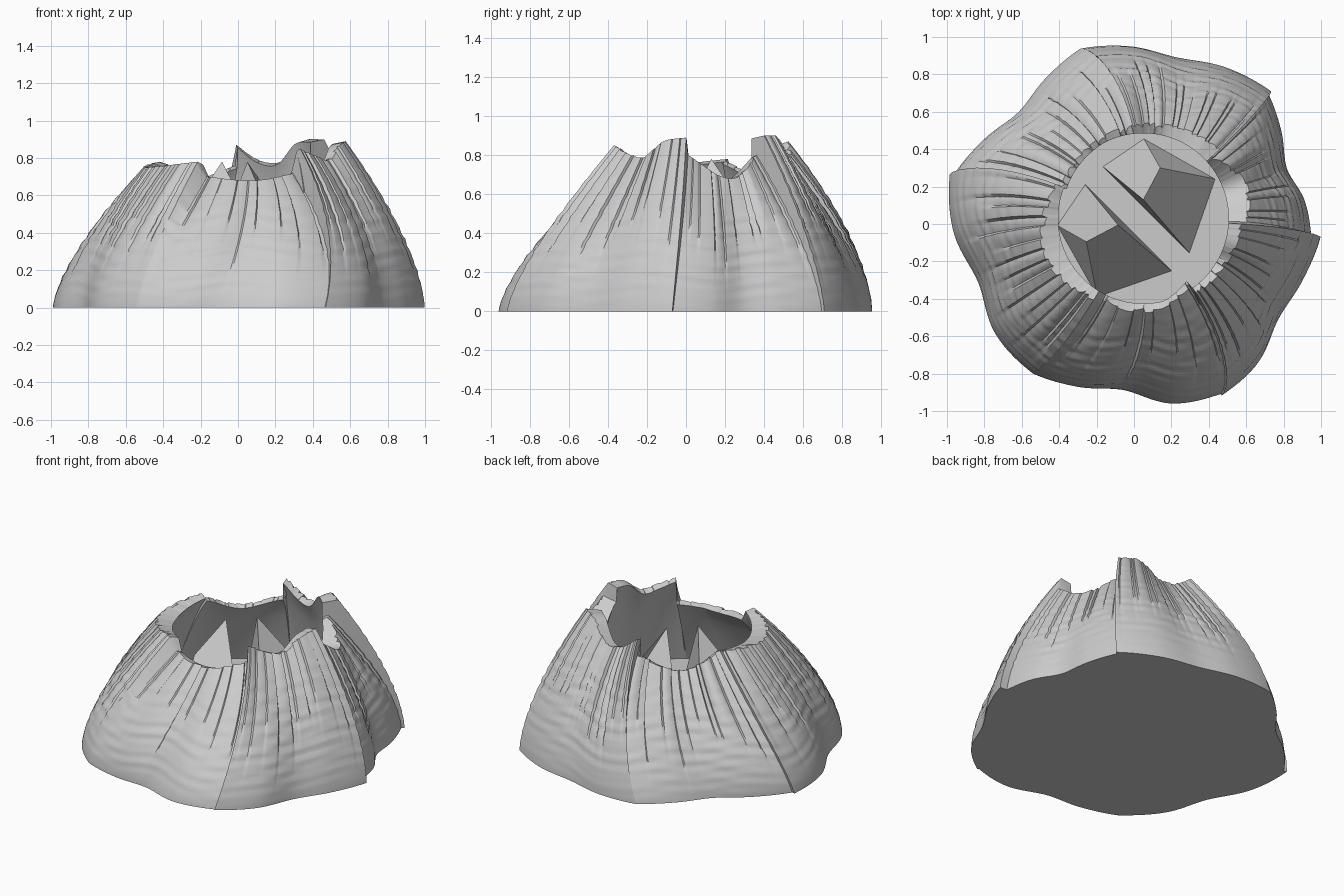
import bpy, bmesh, math, random
from mathutils import Vector

if "Cube" in bpy.data.objects:
    bpy.data.objects.remove(bpy.data.objects["Cube"])
random.seed(4)

# One chalky grey for the whole shell
CHALK = (0.6, 0.6, 0.6, 1)
chalk = bpy.data.materials.new("chalk grey")
chalk.use_nodes = True
chalk.diffuse_color = CHALK
chalk.node_tree.nodes["Principled BSDF"].inputs["Base Color"].default_value = CHALK

COLUMNS, ROWS, INNER_ROWS = 90, 46, 8
HOLE_CENTRE, HOLE_RADIUS = Vector((0.05, 0.03, 0)), 0.455
FLOOR, FLOOR_RADIUS = 0.22, 0.68

# Wall plates: angles at base and rim, base radii, rim heights, rim radii, groove count
PLATES = [
    dict(base=(-63, -4), rim=(-48, 0), foot=(1.03, .995, .925, .95, 1.0),
         height=(.85, .81, .79, .87, .89), lip=(.5, .54, .58), grooves=10),
    dict(base=(-4, 44), rim=(1, 41), foot=(.95, .92, .87, .93, 1.0),
         height=(.8, .68, .8), lip=(.61, .64, .55), grooves=9),
    dict(base=(44, 107), rim=(41, 91), foot=(1.02, .97, .92, .95, .98),
         height=(.9, .89, .78, .79, .87), lip=(.61, .57, .53), grooves=13),
    dict(base=(107, 165), rim=(91, 153), foot=(.98, .91, .86, .92, 1.0),
         height=(.76, .68, .77), lip=(.53, .48, .44), grooves=10),
    dict(base=(165, 236), rim=(153, 242), foot=(1.02, .965, .89, .945, .965),
         height=(.78, .75, .78), lip=(.47, .51, .46), grooves=14),
    dict(base=(236, 297), rim=(248, 312), foot=(.965, .92, .89, .98, 1.02),
         height=(.7, .68, .72), lip=(.44, .48, .45), grooves=8),
]


def spline(values, u):
    """Smooth curve through evenly spaced values."""
    span = len(values) - 1
    i = min(int(u * span), span - 1)
    f = u * span - i
    b, c = values[i], values[i + 1]
    a = values[i - 1] if i else 2 * b - c
    d = values[i + 2] if i + 2 <= span else 2 * c - b
    return b + f / 2 * (c - a + f * (2*a - 5*b + 4*c - d + f * (3 * (b - c) + d - a)))


def smooth(t):
    t = max(0, min(1, t))
    return t * t * (3 - 2 * t)


def make_grooves(count):
    """Random sharp-sided grooves, each starting at its own height."""
    return [dict(at=(k + random.uniform(.2, .8)) / count, wide=random.uniform(.6, 1.5) / count,
                 start=random.uniform(0, .45), deep=random.uniform(.008, .028),
                 side=random.choice((-1, 1))) for k in range(count)]


def carve(grooves, u, t):
    depth = 0
    for g in grooves:
        x = (u - g["at"]) * g["side"] / g["wide"]
        if 0 <= x < 1:
            depth += g["deep"] * (1 - x) ** 2 * smooth((t - g["start"]) / (.8 - g["start"]))
    return depth


def polar(angle, radius, z):
    return Vector((radius * math.cos(angle), radius * math.sin(angle), z))


def finish(name, bm, angle):
    bmesh.ops.remove_doubles(bm, verts=bm.verts, dist=1e-5)
    bmesh.ops.recalc_face_normals(bm, faces=bm.faces)
    mesh = bpy.data.meshes.new(name)
    bm.to_mesh(mesh)
    bm.free()
    mesh.materials.append(chalk)
    obj = bpy.data.objects.new(name, mesh)
    bpy.context.collection.objects.link(obj)
    bpy.ops.object.select_all(action="DESELECT")
    obj.select_set(True)
    bpy.context.view_layer.objects.active = obj
    if angle:
        bpy.ops.object.shade_smooth_by_angle(angle=math.radians(angle))


def wall_column(plate, grooves, u):
    """Points from the base up the outside, over the rim and down to the floor."""
    height, lip, foot = (spline(plate[k], u) for k in ("height", "lip", "foot"))
    first, last = plate["base"]
    top_first, top_last = plate["rim"]
    points = []
    for row in range(ROWS + 1):
        t = row / ROWS
        low, high = first + (last - first) * u, top_first + (top_last - top_first) * u
        angle = math.radians(low + (high - low) * t)
        z = height * t
        radius = foot - (foot - lip) * t ** 1.55 - carve(grooves, u, t)
        # growth ripples, fading out at base and rim
        ripple = math.sin(110 * z + 2 * math.sin(9 * angle)) + math.sin(75 * z + 3 * math.sin(5 * angle))
        radius += .0025 * ripple * math.sin(math.pi * t)
        points.append(polar(angle, radius, z))
    # round opening, then a hollow that widens down to the floor
    outward = polar(angle, lip, 0) - HOLE_CENTRE
    edge = min(HOLE_RADIUS, outward.length - .035)
    outward.normalize()
    for row in range(INNER_ROWS + 1):
        s = row / INNER_ROWS
        radius = edge + (FLOOR_RADIUS - edge) * s ** .8
        z = height - .015 + (FLOOR - height + .015) * s
        points.append(HOLE_CENTRE * (1 - s) + outward * radius + Vector((0, 0, z)))
    return points


# Shell: six plates joined by stepped seams
bm = bmesh.new()
columns = []
for plate in PLATES:
    grooves = make_grooves(plate["grooves"])
    for c in range(COLUMNS + 1):
        columns.append([bm.verts.new(p) for p in wall_column(plate, grooves, c / COLUMNS)])
under = bm.verts.new((0, 0, 0))
middle = bm.verts.new((0, 0, FLOOR))
for here, after in zip(columns, columns[1:] + columns[:1]):
    for r in range(len(here) - 1):
        bm.faces.new((here[r], after[r], after[r + 1], here[r + 1]))
    bm.faces.new((after[0], here[0], under))
    bm.faces.new((here[-1], after[-1], middle))
finish("shell_wall", bm, 35)

# Two faceted beak valves, mirrored across the diagonal slit
FOOT = [(-.17, .31), (.05, .46), (.44, .24), (.3, -.16)]
MIRROR_POINT = Vector((-.06, .105, 0))
MIRROR_NORMAL = Vector((1, 1, 0)).normalized()


def valve(name, mirrored):
    bm = bmesh.new()
    corners = [Vector((x, y, FLOOR - .01)) for x, y in FOOT]
    corners += [Vector((.14, .3, .53)), Vector((.05, .13, .78))]
    if mirrored:
        corners = [p - 2 * (p - MIRROR_POINT).dot(MIRROR_NORMAL) * MIRROR_NORMAL for p in corners]
    a, b, c, d, shoulder, tip = [bm.verts.new(p) for p in corners]
    for face in ((a, b, shoulder, tip), (b, c, shoulder), (c, d, tip, shoulder),
                 (d, a, tip), (d, c, b, a)):
        bm.faces.new(face)
    finish(name, bm, 0)


valve("left_valve", False)
valve("right_valve", True)
